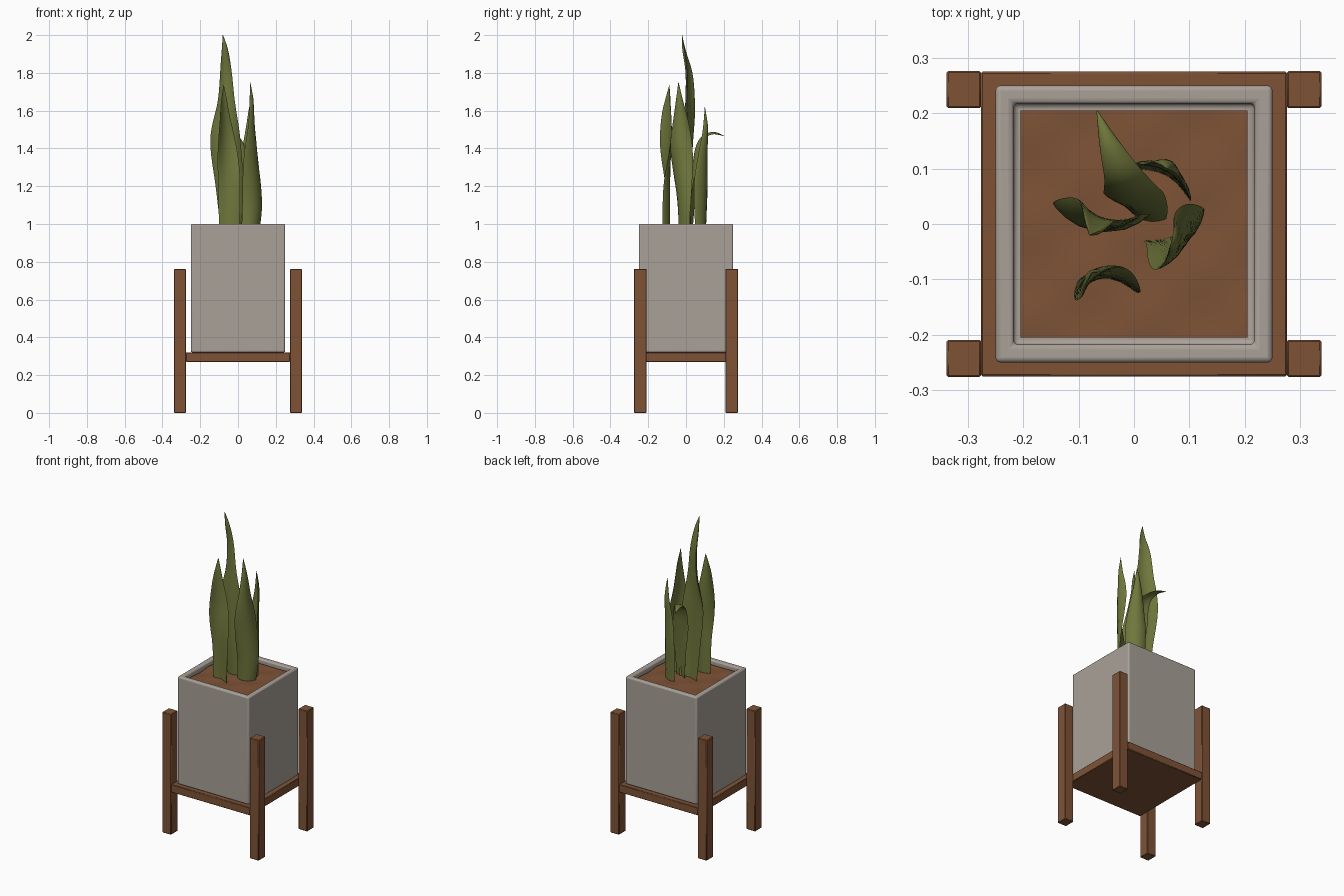
import bpy, bmesh, math
from mathutils import Vector

if "Cube" in bpy.data.objects:
    bpy.data.objects.remove(bpy.data.objects["Cube"])


def material(name, rgb):
    m = bpy.data.materials.new(name)
    m.diffuse_color = (*rgb, 1)
    m.use_nodes = True
    m.node_tree.nodes["Principled BSDF"].inputs["Base Color"].default_value = m.diffuse_color
    return m


WOOD = material("brown wood", (0.21, 0.086, 0.037))
POT = material("warm grey pot", (0.40, 0.355, 0.315))
GREEN = material("leaf green", (0.16, 0.185, 0.045))


def finish(name, bm, mat, bevel=0.0, segments=2, angle=35):
    bmesh.ops.recalc_face_normals(bm, faces=bm.faces)
    me = bpy.data.meshes.new(name)
    bm.to_mesh(me)
    bm.free()
    me.materials.append(mat)
    ob = bpy.data.objects.new(name, me)
    bpy.context.collection.objects.link(ob)
    if bevel:
        mod = ob.modifiers.new("soft edges", 'BEVEL')
        mod.width, mod.segments = bevel, segments
    bpy.ops.object.select_all(action='DESELECT')
    ob.select_set(True)
    bpy.context.view_layer.objects.active = ob
    bpy.ops.object.shade_smooth_by_angle(angle=math.radians(angle))
    return ob


def box(x0, x1, y0, y1, z0, z1):
    bm = bmesh.new()
    bmesh.ops.create_cube(bm, size=1)
    for v in bm.verts:
        v.co = ((x0 + x1) / 2 + v.co.x * (x1 - x0),
                (y0 + y1) / 2 + v.co.y * (y1 - y0),
                (z0 + z1) / 2 + v.co.z * (z1 - z0))
    return bm


# Stand: four legs outside a flat tray
for sx, side in ((-1, "left"), (1, "right")):
    for sy, end in ((-1, "front"), (1, "back")):
        xs = sorted((sx * 0.276, sx * 0.338))
        ys = sorted((sy * 0.209, sy * 0.276))
        finish(f"{end}_{side}_leg", box(*xs, *ys, 0, 0.762), WOOD, 0.003, 1)
finish("tray", box(-0.276, 0.276, -0.275, 0.275, 0.27, 0.32), WOOD, 0.003, 1)

# Pot: block with a recessed top
bm = box(-0.25, 0.25, -0.25, 0.25, 0.32, 1.0)
top = max(bm.faces, key=lambda f: f.calc_center_median().z)
bmesh.ops.inset_region(bm, faces=[top], thickness=0.046)
hole = bmesh.ops.extrude_face_region(bm, geom=[top])
bmesh.ops.translate(bm, vec=(0, 0, -0.05),
                    verts=[g for g in hole["geom"] if isinstance(g, bmesh.types.BMVert)])
bmesh.ops.delete(bm, geom=[top], context='FACES_ONLY')
finish("pot", bm, POT, 0.009, 3)

# Soil: gently uneven sheet
bm = bmesh.new()
bmesh.ops.create_grid(bm, x_segments=16, y_segments=16, size=0.205)
for v in bm.verts:
    v.co.z = 0.978 + 0.003 * math.sin(v.co.x * 31 + 1) * math.cos(v.co.y * 37)
finish("soil", bm, WOOD)


def spline(rows, t):
    i = min(int(t), len(rows) - 2)
    f = t - i
    p = [rows[max(0, min(len(rows) - 1, i + k))] for k in (-1, 0, 1, 2)]
    return [0.5 * (2 * b + (c - a) * f + (2 * a - 5 * b + 4 * c - d) * f * f
                   + (3 * b - a - 3 * c + d) * f ** 3) for a, b, c, d in zip(*p)]


def leaf(name, rows, fold, thick=0.007, rings=40, half=8):
    """rows: x, y, z, half width, heading of the width in degrees"""
    bm = bmesh.new()
    loops = []
    for r in range(rings + 1):
        t = r / rings * (len(rows) - 1)
        x, y, z, hw, a = spline(rows, t)
        lo, hi = spline(rows, max(0, t - 0.05)), spline(rows, min(len(rows) - 1, t + 0.05))
        tan = (Vector(hi[:3]) - Vector(lo[:3])).normalized()
        w = Vector((math.cos(math.radians(a)), math.sin(math.radians(a)), 0))
        w = (w - tan * w.dot(tan)).normalized()
        n = tan.cross(w)
        hw = max(hw, 0.001)
        th = min(thick, hw * 0.4)
        loop = []
        for k in range(2 * half):
            ang = math.pi * k / half
            u = math.cos(ang)
            off = fold * hw * (u * u - 0.4) + th * math.sin(ang)
            loop.append(bm.verts.new(Vector((x, y, z)) + w * (u * hw) + n * off))
        loops.append(loop)
    for a, b in zip(loops, loops[1:]):
        for k in range(2 * half):
            j = (k + 1) % (2 * half)
            bm.faces.new((a[k], a[j], b[j], b[k]))
    bm.faces.new(loops[0])
    bm.faces.new(loops[-1])
    finish(name, bm, GREEN, angle=80)


# Leaves
leaf("tall_centre_leaf", [
    (-0.03, 0.01, 0.96, 0.060, 0), (-0.045, 0.005, 1.2, 0.074, -3),
    (-0.07, 0.008, 1.45, 0.080, -8), (-0.067, 0.015, 1.65, 0.050, -25),
    (-0.067, 0.012, 1.80, 0.034, -25), (-0.07, -0.010, 1.92, 0.017, -10),
    (-0.08, -0.02, 2.0, 0.001, 0)], 0.4)
leaf("front_left_leaf", [
    (-0.045, -0.10, 0.96, 0.055, -12), (-0.045, -0.10, 1.2, 0.058, -5),
    (-0.065, -0.098, 1.42, 0.055, 30), (-0.075, -0.098, 1.58, 0.034, 45),
    (-0.076, -0.093, 1.67, 0.016, 40), (-0.076, -0.088, 1.735, 0.001, 40)], -0.4)
leaf("right_leaf", [
    (0.070, -0.02, 0.96, 0.052, 25), (0.083, -0.02, 1.12, 0.062, 33),
    (0.078, -0.03, 1.38, 0.066, 62), (0.074, -0.03, 1.53, 0.044, 78),
    (0.072, -0.036, 1.65, 0.020, 75), (0.065, -0.04, 1.75, 0.001, 70)], 0.4)
leaf("back_right_leaf", [
    (0.06, 0.085, 0.96, 0.050, -30), (0.062, 0.088, 1.2, 0.060, -35),
    (0.06, 0.095, 1.36, 0.044, -30), (0.062, 0.105, 1.5, 0.022, -30),
    (0.06, 0.10, 1.62, 0.001, -30)], -0.4)
leaf("bent_back_leaf", [
    (0.02, 0.015, 0.96, 0.038, -20), (0.012, 0.03, 1.15, 0.048, -12),
    (0.0, 0.045, 1.30, 0.054, 0), (-0.008, 0.06, 1.40, 0.046, 4),
    (-0.022, 0.09, 1.458, 0.033, 8), (-0.045, 0.145, 1.48, 0.018, 12),
    (-0.067, 0.205, 1.465, 0.001, 12)], 0.3, 0.005)
